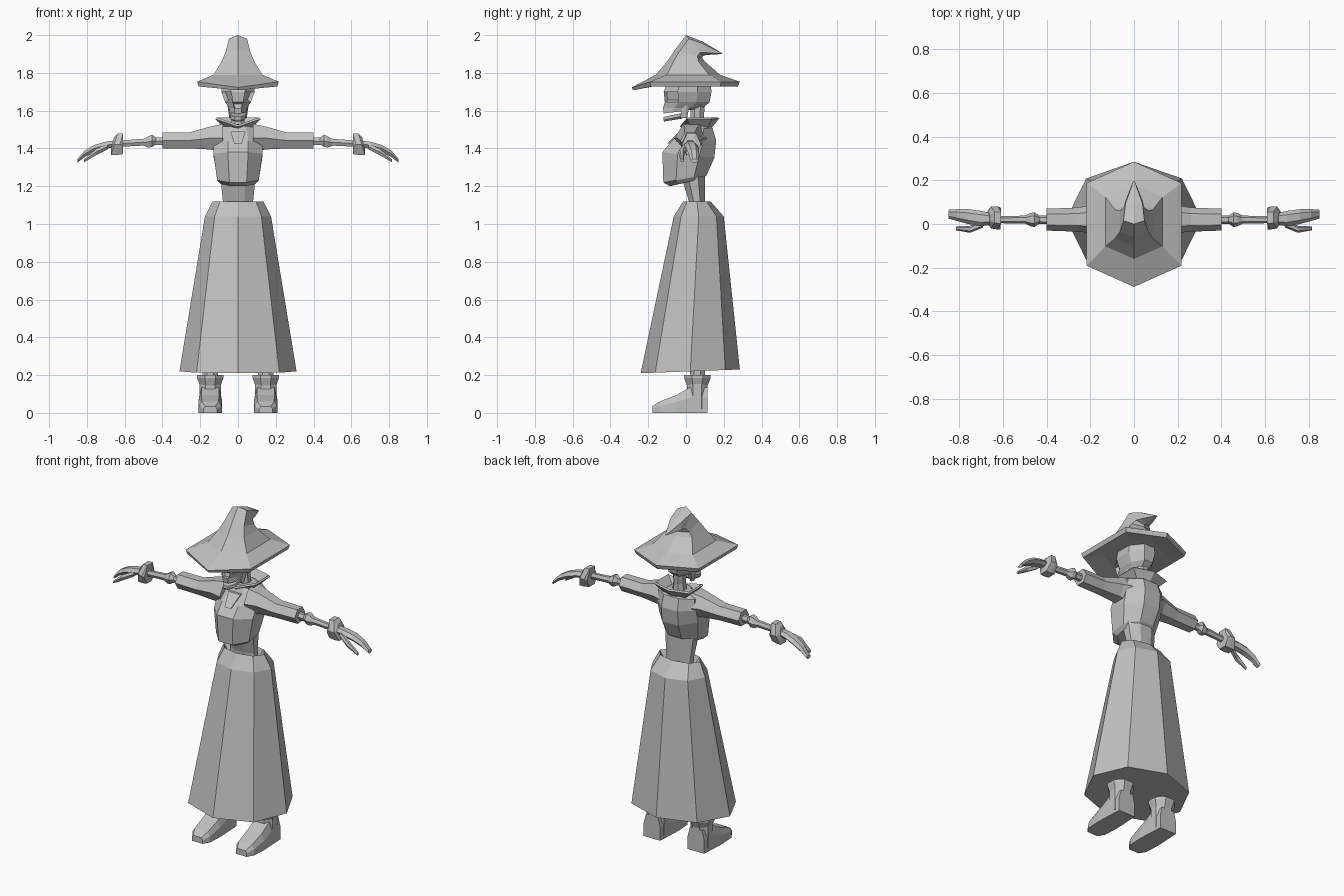
import bpy, bmesh
from math import cos, sin, pi, tau, copysign

if "Cube" in bpy.data.objects:
    bpy.data.objects.remove(bpy.data.objects["Cube"], do_unlink=True)

SHADE = .53
grey = bpy.data.materials.new("plain_grey")
grey.use_nodes = True
grey.diffuse_color = (SHADE, SHADE, SHADE, 1)
grey.node_tree.nodes["Principled BSDF"].inputs["Base Color"].default_value = (SHADE, SHADE, SHADE, 1)


def loft(name, rings, capped=True, sockets=()):
    """Skin a list of equal-length point rings; sockets lists faces to sink."""
    bm = bmesh.new()
    rows = [[bm.verts.new(point) for point in ring] for ring in rings]
    count = len(rows[0])
    sunk = []
    for level, (lower, upper) in enumerate(zip(rows, rows[1:])):
        for i in range(count):
            j = (i + 1) % count
            face = bm.faces.new((lower[i], lower[j], upper[j], upper[i]))
            if (level, i) in sockets:
                sunk.append(face)
    if capped:
        bm.faces.new(rows[0])
        bm.faces.new(rows[-1])
    bmesh.ops.recalc_face_normals(bm, faces=bm.faces)
    if sunk:
        bmesh.ops.inset_individual(bm, faces=sunk, thickness=.008, depth=-.02)
    mesh = bpy.data.meshes.new(name)
    bm.to_mesh(mesh)
    bm.free()
    mesh.materials.append(grey)
    obj = bpy.data.objects.new(name, mesh)
    bpy.context.collection.objects.link(obj)
    return obj


def both(name, rings):
    """Loft a part on the left and its mirror image on the right."""
    for side, sign in (("left", 1), ("right", -1)):
        loft(f"{side}_{name}", [[(sign * x, y, z) for x, y, z in ring] for ring in rings])


def ring(width, front, back, height, rise=0, droop=0, x=0, sides=8, flat=True, square=1):
    """Level polygon with a flat or pointed front; rise tilts it, droop drops the front point."""
    grow = 1 / cos(pi / sides) if flat else 1
    points = []
    for i in range(sides):
        angle = tau * (i + flat / 2) / sides
        c = cos(angle)
        along = (1 - grow * copysign(abs(c) ** square, c)) / 2
        points.append((x + width * grow * sin(angle),
                       front + (back - front) * along,
                       height + rise * along - droop * (i == 0)))
    return points


def pointed(**sizes):
    return ring(flat=False, **sizes)


def six(**sizes):
    return ring(flat=False, sides=6, square=.6, **sizes)


def slab(x, depth, height, y, z, lean=0):
    """Six-sided upright section across an arm; lean shifts its top outward."""
    angles = [tau * i / 6 for i in range(6)]
    return [(x + lean * sin(a), y + depth * cos(a), z + height * sin(a) / sin(pi / 3))
            for a in angles]


# Skirt: eight panels, pointed at front and back, with a sunken waistband
loft("skirt", [
    pointed(width=.31, front=-.24, back=.285, height=.21, rise=.02),
    pointed(width=.175, front=-.065, back=.2, height=1.04),
    pointed(width=.135, front=-.015, back=.13, height=1.12),
    pointed(width=.1, front=.005, back=.11, height=1.07)])

# Waist and puffed jacket
loft("waist", [
    ring(width=.085, front=.02, back=.1, height=1.06),
    ring(width=.08, front=.015, back=.1, height=1.12),
    ring(width=.095, front=-.03, back=.1, height=1.27)])
loft("jacket", [
    ring(width=.09, front=-.085, back=.09, height=1.2, rise=.04),
    ring(width=.11, front=-.12, back=.11, height=1.22, rise=.04),
    ring(width=.13, front=-.125, back=.15, height=1.38, rise=-.03),
    ring(width=.13, front=-.075, back=.16, height=1.44),
    ring(width=.12, front=-.02, back=.14, height=1.49, rise=.02),
    ring(width=.06, front=0, back=.115, height=1.53)])
loft("shirt_front", [
    ring(width=.02, front=-.1, back=-.06, height=1.425, sides=4),
    ring(width=.04, front=-.035, back=.01, height=1.49, sides=4)])

# Sleeves, arm bones, slanted cuffs
both("sleeve", [
    slab(x=.08, depth=.09, height=.075, y=.03, z=1.455),
    slab(x=.15, depth=.07, height=.06, y=.025, z=1.455),
    slab(x=.26, depth=.055, height=.042, y=.02, z=1.442),
    slab(x=.4, depth=.05, height=.042, y=.02, z=1.442)])
both("forearm", [
    slab(x=.39, depth=.02, height=.02, y=.02, z=1.44),
    slab(x=.63, depth=.016, height=.016, y=.02, z=1.425)])
both("elbow", [
    slab(x=.43, depth=.015, height=.015, y=.02, z=1.44),
    slab(x=.455, depth=.034, height=.032, y=.02, z=1.44),
    slab(x=.475, depth=.03, height=.03, y=.02, z=1.435),
    slab(x=.505, depth=.014, height=.014, y=.02, z=1.43)])
both("cuff", [
    slab(x=.61, depth=.05, height=.045, y=.025, z=1.415),
    slab(x=.625, depth=.053, height=.057, y=.028, z=1.422, lean=-.02),
    slab(x=.655, depth=.05, height=.057, y=.03, z=1.422, lean=-.02),
    slab(x=.665, depth=.028, height=.035, y=.028, z=1.425, lean=-.01)])

# Drooping hands: a finger block and a separate thumb
both("hand", [
    slab(x=.63, depth=.022, height=.02, y=.022, z=1.425),
    slab(x=.7, depth=.035, height=.018, y=.025, z=1.418),
    slab(x=.76, depth=.034, height=.019, y=.034, z=1.4),
    slab(x=.81, depth=.027, height=.017, y=.041, z=1.373),
    slab(x=.85, depth=.02, height=.01, y=.045, z=1.335)])
both("thumb", [
    slab(x=.69, depth=.018, height=.015, y=.002, z=1.41),
    slab(x=.75, depth=.016, height=.017, y=-.024, z=1.382),
    slab(x=.815, depth=.009, height=.008, y=-.02, z=1.335)])

# Neck and flared collar, dipping at the throat
loft("neck", [
    ring(width=.04, front=.02, back=.1, height=1.5),
    ring(width=.032, front=.025, back=.095, height=1.57),
    ring(width=.035, front=.02, back=.1, height=1.64)])
collar = loft("collar", [
    six(width=.08, front=.01, back=.13, height=1.52, droop=.01),
    six(width=.13, front=-.025, back=.165, height=1.565, droop=.04)], capped=False)
wall = collar.modifiers.new("thickness", "SOLIDIFY")
wall.thickness = .012

# Skull with sunken eye sockets and nose, open jaw on two hinges
loft("skull", [
    ring(width=.042, front=-.118, back=0, height=1.585, rise=.015),
    ring(width=.048, front=-.122, back=.09, height=1.615),
    ring(width=.068, front=-.112, back=.125, height=1.645),
    ring(width=.088, front=-.118, back=.135, height=1.7),
    ring(width=.088, front=-.1, back=.13, height=1.75)], sockets=((2, 0), (2, 6), (1, 7)))
loft("jaw", [
    ring(width=.03, front=-.115, back=-.02, height=1.543, rise=.015),
    ring(width=.04, front=-.12, back=0, height=1.55, rise=.025),
    ring(width=.04, front=-.118, back=0, height=1.567, rise=.025)])
both("jaw_hinge", [
    ring(width=.01, front=-.03, back=.005, height=1.56, x=.036),
    ring(width=.01, front=-.02, back=.02, height=1.63, x=.046)])

# Hat: six-cornered brim with a drooping peak, crown folding backward to a tip
loft("hat", [
    six(width=.15, front=-.17, back=.17, height=1.74),
    six(width=.24, front=-.28, back=.275, height=1.728, droop=.02),
    six(width=.25, front=-.288, back=.285, height=1.753, droop=.03),
    six(width=.15, front=-.16, back=.18, height=1.79),
    six(width=.1, front=-.1, back=.1, height=1.86),
    six(width=.075, front=-.06, back=.085, height=1.92, rise=-.04),
    six(width=.055, front=0, back=.09, height=2, rise=-.11),
    six(width=.045, front=.09, back=.11, height=1.965, rise=-.07),
    six(width=.005, front=.19, back=.195, height=1.905, rise=-.005)])

# Legs and boots
FOOT = .147
both("leg", [ring(width=.04, front=.02, back=.1, height=z, x=FOOT) for z in (.12, .3)])
both("boot_shaft", [ring(width=.058, front=.005, back=.115, height=z, x=FOOT) for z in (.02, .16)])
both("boot_cuff", [
    ring(width=.055, front=.005, back=.115, height=.145, x=FOOT),
    ring(width=.07, front=-.01, back=.13, height=.185, x=FOOT),
    ring(width=.07, front=-.01, back=.13, height=.2, x=FOOT)])


def boot_slice(y, half, top):
    """Flat-soled section with bevelled upper corners."""
    outline = [(-1, 0), (1, 0), (1, .6), (.75, 1), (-.75, 1), (-1, .6)]
    return [(FOOT + half * u, y, top * v) for u, v in outline]


both("boot_foot", [
    boot_slice(y=-.178, half=.035, top=.035),
    boot_slice(y=-.14, half=.058, top=.06),
    boot_slice(y=-.05, half=.063, top=.095),
    boot_slice(y=.02, half=.06, top=.135),
    boot_slice(y=.115, half=.055, top=.135)])
